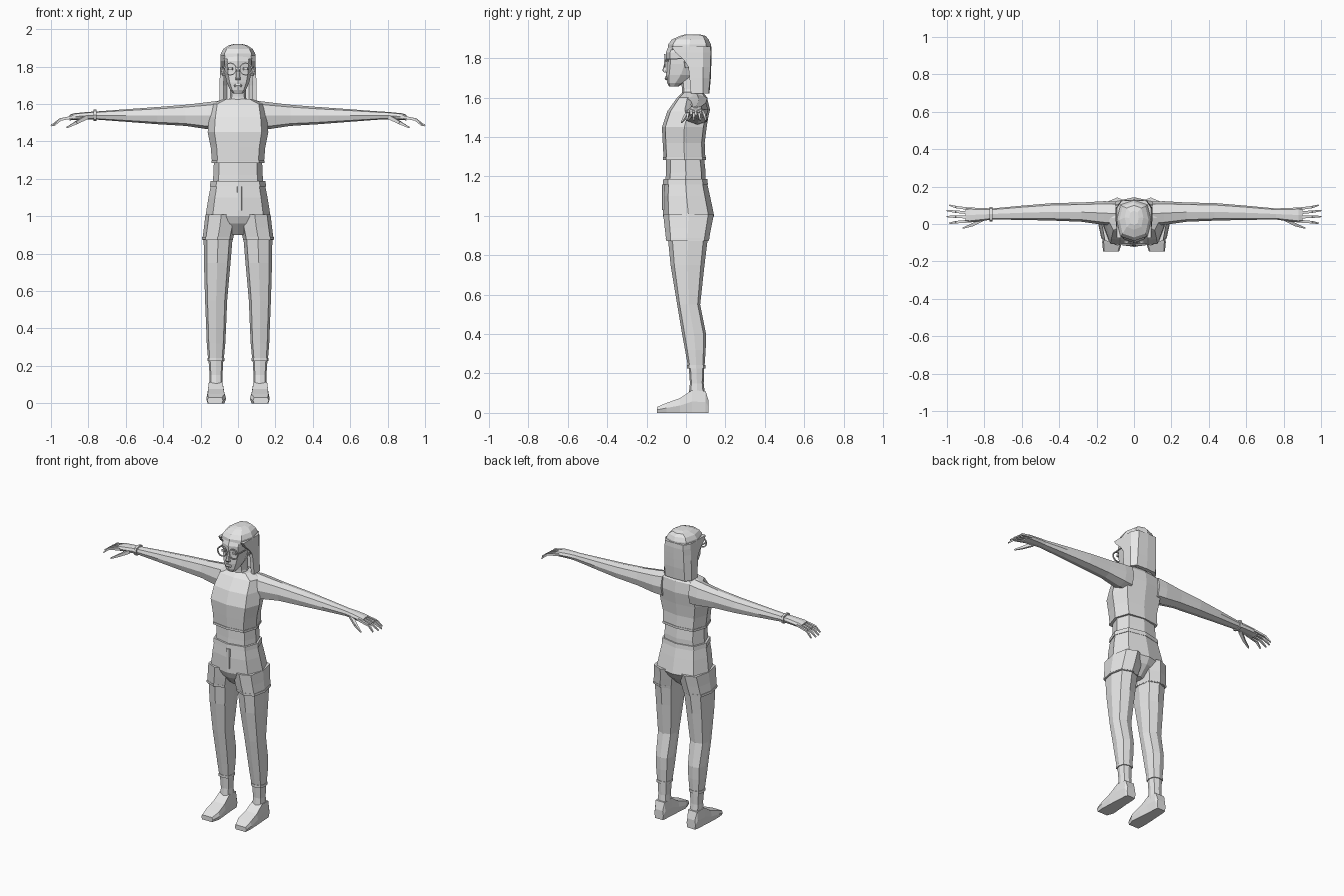
import bpy, bmesh, math
from mathutils import Vector

mat = bpy.data.materials.new("plain grey")
mat.diffuse_color = (0.8, 0.8, 0.8, 1)


def finish(name, bm):
    bmesh.ops.recalc_face_normals(bm, faces=bm.faces)
    me = bpy.data.meshes.new(name)
    bm.to_mesh(me)
    bm.free()
    me.materials.append(mat)
    ob = bpy.data.objects.new(name, me)
    bpy.context.collection.objects.link(ob)
    return ob


def section(axis, pos, a0, a1, b0, b1, ca=0.78, cb=0.78):
    """Eight-sided cross-section at pos along an axis."""
    a, b, ha, hb = (a0 + a1) / 2, (b0 + b1) / 2, (a1 - a0) / 2, (b1 - b0) / 2
    unit = [(1, 0), (ca, cb), (0, 1), (-ca, cb), (-1, 0), (-ca, -cb), (0, -1), (ca, -cb)]
    pts = [(a + u * ha, b + v * hb) for u, v in unit]
    place = {'x': lambda p: (pos, p[0], p[1]),
             'y': lambda p: (p[0], pos, p[1]),
             'z': lambda p: (p[0], p[1], pos)}[axis]
    return [place(p) for p in pts]


def loft(name, rings, side=1):
    """Skin between rings with capped ends; side=-1 mirrors in x."""
    bm = bmesh.new()
    rows = [[bm.verts.new((x * side, y, z)) for x, y, z in r] for r in rings]
    n = len(rows[0])
    for r, q in zip(rows, rows[1:]):
        for i in range(n):
            j = (i + 1) % n
            bm.faces.new((r[i], r[j], q[j], q[i]))
    bm.faces.new(rows[0])
    bm.faces.new(rows[-1])
    return finish(name, bm)


def stack(name, axis, rows, side=1, **k):
    return loft(name, [section(axis, *r, **k) for r in rows], side)


def body(rows):
    """Symmetric rows: z, half width, front y, back y."""
    return [(z, -w, w, f, b) for z, w, f, b in rows]


def rod(name, p, q, r0, r1, side=1, n=4):
    p, q = Vector(p), Vector(q)
    d = (q - p).normalized()
    u = d.cross(Vector((0, 0, 1))).normalized()
    v = d.cross(u)
    ang = [math.tau * (i + 0.5) / n for i in range(n)]
    return loft(name, [[c + (u * math.cos(t) + v * math.sin(t)) * r for t in ang]
                       for c, r in ((p, r0), (q, r1))], side)


# Torso and clothes
stack("belly", 'z', body([(1.14, .138, -.105, .10), (1.22, .132, -.102, .10),
                          (1.31, .128, -.10, .09)]))
stack("shirt", 'z', body([(1.285, .138, -.112, .097), (1.30, .14, -.114, .098),
                          (1.37, .146, -.118, .095), (1.45, .162, -.122, .105),
                          (1.53, .155, -.095, .118), (1.60, .142, -.045, .108),
                          (1.628, .075, -.015, .085)]), cb=.85)
stack("shirt_hem", 'z', body([(1.284, .143, -.117, .101), (1.298, .143, -.117, .101)]), cb=.85)
stack("shorts_hips", 'z', body([(1.18, .142, -.11, .104), (1.10, .158, -.117, .122),
                                (1.0, .174, -.117, .143), (.96, .13, -.10, .12),
                                (.90, .03, -.05, .06)]))
stack("waistband", 'z', body([(1.16, .15, -.117, .111), (1.188, .147, -.115, .108)]))
stack("shorts_fly", 'z', [(1.03, -.005, .022, -.122, -.10), (1.16, -.005, .022, -.122, -.10)])

for s, side in ((1, "left"), (-1, "right")):
    # Legs
    stack(side + "_shorts_leg", 'z', [(1.01, .004, .174, -.116, .142),
                                      (.94, .014, .182, -.108, .128),
                                      (.872, .028, .191, -.10, .115)], s)
    stack(side + "_shorts_cuff", 'z', [(.876, .026, .193, -.102, .117),
                                       (.888, .025, .192, -.103, .119)], s)
    stack(side + "_trouser_leg", 'z', [(.92, .026, .184, -.095, .115), (.75, .04, .182, -.078, .094),
                                       (.55, .058, .176, -.045, .072), (.40, .064, .17, -.02, .102),
                                       (.32, .068, .167, -.005, .10), (.235, .076, .16, .01, .094)], s)
    stack(side + "_ankle_band", 'z', [(.226, .073, .164, .006, .098),
                                      (.242, .073, .164, .006, .098)], s)
    stack(side + "_ankle", 'z', [(.235, .078, .158, .014, .092), (.15, .083, .152, .02, .09),
                                 (.06, .08, .155, .01, .10)], s)
    stack(side + "_foot", 'y', [(.115, .085, .15, 0, .06), (.10, .08, .157, 0, .11),
                                (.03, .076, .162, 0, .115), (-.03, .07, .167, 0, .075),
                                (-.10, .064, .17, 0, .05), (-.148, .08, .165, 0, .03)],
          s, ca=.85, cb=1)

    # Arms and hands
    stack(side + "_arm", 'x', [(.10, -.01, .12, 1.46, 1.618), (.16, -.005, .122, 1.465, 1.61),
                               (.28, .012, .115, 1.483, 1.596), (.43, .018, .112, 1.492, 1.584),
                               (.60, .022, .098, 1.505, 1.572), (.76, .024, .083, 1.517, 1.56),
                               (.80, .018, .085, 1.518, 1.558), (.88, .008, .088, 1.515, 1.55),
                               (.90, .012, .086, 1.512, 1.542)], s)
    for name, p, q, r in (("index", .016, (.985, .004), .011), ("middle", .037, (1.0, .04), .011),
                          ("ring", .059, (1.0, .072), .011), ("little", .08, (.985, .10), .010)):
        mid = (.95, (p + q[1]) / 2, 1.517)
        rod(f"{side}_{name}_finger_base", (.87, p, 1.533), mid, r, r * .85, s)
        rod(f"{side}_{name}_finger_tip", mid, (*q, 1.484), r * .85, .005, s)
    rod(side + "_thumb", (.81, .025, 1.53), (.865, -.005, 1.50), .015, .011, s)
    rod(side + "_thumb_tip", (.865, -.005, 1.50), (.915, -.022, 1.474), .011, .005, s)

    # Glasses: lens rim and temple
    bm = bmesh.new()
    rings = []
    for i in range(12):
        t = math.tau * i / 12
        rings.append([bm.verts.new((s * (.041 + r * math.cos(t)), y, 1.787 + r * math.sin(t)))
                      for r, y in ((.035, -.112), (.035, -.104), (.029, -.104), (.029, -.112))])
    for i in range(12):
        for k in range(4):
            bm.faces.new((rings[i][k], rings[i][k - 1],
                          rings[(i + 1) % 12][k - 1], rings[(i + 1) % 12][k]))
    finish(side + "_lens_rim", bm)
    rod(side + "_temple", (.074, -.108, 1.795), (.082, .03, 1.80), .004, .004, s)
    stack(side + "_ear", 'z', [(1.75, .068, .082, -.005, .012), (1.78, .068, .09, -.01, .025),
                               (1.81, .068, .09, -.005, .02)], s)
    # Eyes
    stack(side + "_eye", 'z', [(1.782, .028, .054, -.103, -.09), (1.794, .028, .054, -.103, -.09)], s)

stack("bracelet", 'x', [(.757, .014, .091, 1.51, 1.57), (.773, .014, .091, 1.51, 1.57)], -1)
rod("glasses_bridge", (-.008, -.11, 1.793), (.008, -.11, 1.793), .004, .004)

# Neck and head
stack("neck", 'z', body([(1.58, .06, -.02, .085), (1.64, .042, -.02, .065), (1.74, .042, -.03, .065)]))
stack("head", 'z', body([(1.655, .024, -.085, -.04), (1.675, .042, -.096, -.01),
                         (1.715, .06, -.102, .05), (1.77, .073, -.10, .085),
                         (1.83, .078, -.102, .095), (1.87, .072, -.085, .095),
                         (1.895, .05, -.05, .08)]), ca=.74)
stack("nose", 'z', body([(1.728, .014, -.112, -.09), (1.738, .013, -.12, -.09),
                         (1.79, .006, -.105, -.09)]))
stack("lips", 'z', body([(1.69, .016, -.104, -.09), (1.698, .022, -.108, -.09),
                         (1.708, .014, -.106, -.09)]))


# Hair: U-shaped curtain around sides and back, and a crown over the top
def curtain(z, w, front, back, t=.022):
    outer = [(w, front), (w, .085), (w * .72, back), (0, back + .004)]
    inner = [(0, back - t), (w * .6, back - t), (w - t, .075), (w - t, front)]
    pts = outer + [(-x, y) for x, y in outer[-2::-1]]
    pts += [(-x, y) for x, y in inner[::-1]] + inner[1:]
    return [(x, y, z) for x, y in pts]


loft("hair_curtain", [curtain(*r) for r in (
    (1.62, .10, .025, .115), (1.70, .099, .018, .122), (1.755, .097, .012, .124),
    (1.79, .095, -.01, .125), (1.83, .094, -.055, .126), (1.86, .092, -.075, .124))])
stack("hair_crown", 'z', body([(1.842, .094, -.092, .128), (1.87, .092, -.09, .126),
                               (1.895, .078, -.072, .115), (1.913, .05, -.03, .10),
                               (1.92, .025, -.005, .07)]))
